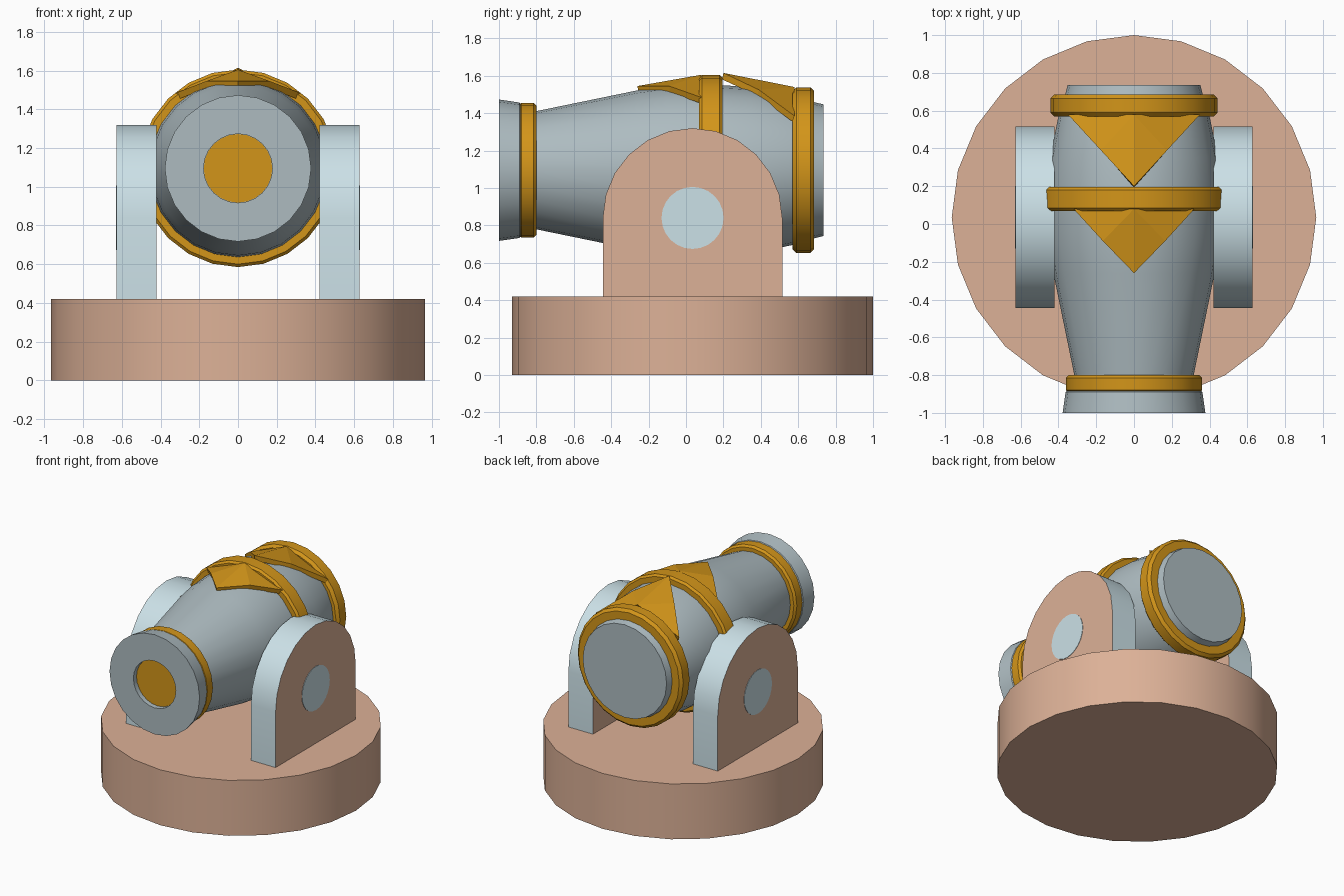
import bpy, bmesh
from math import sin, cos, pi, radians
from mathutils import Vector

if "Cube" in bpy.data.objects:
    bpy.data.objects.remove(bpy.data.objects["Cube"])

AXIS_Z = 1.095   # height of the barrel axis
MID_Y = 0.035    # centre of the stand
SIDES = 24


def material(name, rgb):
    m = bpy.data.materials.new(name)
    m.diffuse_color = (*rgb, 1)
    m.use_nodes = True
    m.node_tree.nodes["Principled BSDF"].inputs["Base Color"].default_value = m.diffuse_color
    return m


TAN = material("tan", (0.72, 0.44, 0.31))
BLUE = material("pale_blue", (0.60, 0.75, 0.80))
STEEL = material("steel", (0.42, 0.50, 0.53))
GOLD = material("gold", (0.65, 0.30, 0.01))


def finish(bm, name, mats, smooth=True):
    bmesh.ops.recalc_face_normals(bm, faces=bm.faces)
    mesh = bpy.data.meshes.new(name)
    bm.to_mesh(mesh)
    bm.free()
    ob = bpy.data.objects.new(name, mesh)
    bpy.context.collection.objects.link(ob)
    for m in mats:
        mesh.materials.append(m)
    if smooth:
        bpy.ops.object.select_all(action='DESELECT')
        ob.select_set(True)
        bpy.context.view_layer.objects.active = ob
        bpy.ops.object.shade_smooth_by_angle(angle=radians(30))
    return ob


def lathe_y(name, profile, mat, closed=False):
    """Spin (y, radius) points about the barrel axis."""
    bm = bmesh.new()
    rings = [[bm.verts.new((r * sin(2 * pi * i / SIDES), y,
                            AXIS_Z + r * cos(2 * pi * i / SIDES)))
              for i in range(SIDES)] for y, r in profile]
    pairs = list(zip(rings, rings[1:]))
    if closed:
        pairs.append((rings[-1], rings[0]))
    for a, b in pairs:
        for i in range(SIDES):
            j = (i + 1) % SIDES
            bm.faces.new((a[i], a[j], b[j], b[i]))
    if not closed:
        bm.faces.new(rings[0])
        bm.faces.new(rings[-1])
    return finish(bm, name, [mat])


def band(name, y0, y1, r_in, r_out, c=0.015):
    lathe_y(name, [(y0, r_in), (y0, r_out - c), (y0 + c, r_out),
                   (y1 - c, r_out), (y1, r_out - c), (y1, r_in)], GOLD, True)


def extrude_x(name, outline, x0, x1, mats):
    """Extrude a (y, z) outline along x; end faces use slot 0, rim slot 1."""
    bm = bmesh.new()
    a = [bm.verts.new((x0, y, z)) for y, z in outline]
    b = [bm.verts.new((x1, y, z)) for y, z in outline]
    bm.faces.new(a)
    bm.faces.new(b)
    for i in range(len(a)):
        j = (i + 1) % len(a)
        bm.faces.new((a[i], a[j], b[j], b[i])).material_index = len(mats) - 1
    return finish(bm, name, mats)


def leaf(name, tip, mid, corner, ridge):
    """Folded triangular plate, mirrored across x = 0."""
    bm = bmesh.new()
    t, r = bm.verts.new(tip), bm.verts.new(ridge)
    for s in (1, -1):
        m, c = [bm.verts.new((s * p[0], p[1], p[2])) for p in (mid, corner)]
        for f in ((t, m, r), (m, c, r)):
            bm.faces.new(f if s > 0 else f[::-1])
    ob = finish(bm, name, [GOLD], smooth=False)
    if sum(p.normal.z for p in ob.data.polygons) < 0:
        ob.data.flip_normals()
    sol = ob.modifiers.new("thickness", 'SOLIDIFY')
    sol.thickness = 0.035
    sol.offset = -1


# Round base
bm = bmesh.new()
bmesh.ops.create_cone(bm, cap_ends=True, segments=SIDES, radius1=0.965,
                      radius2=0.965, depth=0.42)
bmesh.ops.translate(bm, vec=Vector((0, MID_Y, 0.21)), verts=bm.verts)
finish(bm, "base", [TAN])

# Arched side supports with flush pivot discs
R = 0.48
arch = [(MID_Y + R * cos(pi * i / 12), 0.84 + R * sin(pi * i / 12)) for i in range(13)]
arch += [(MID_Y - R, 0.41), (MID_Y + R, 0.41)]
disc = [(MID_Y + 0.166 * cos(2 * pi * i / SIDES), 0.84 + 0.166 * sin(2 * pi * i / SIDES))
        for i in range(SIDES)]
for side, s in (("right", 1), ("left", -1)):
    extrude_x(side + "_support", arch, s * 0.42, s * 0.627, [TAN, BLUE])
    extrude_x(side + "_pivot", disc, s * 0.60, s * 0.63, [BLUE])

# Barrel: flared muzzle with shallow bore, tapered body, breech
lathe_y("barrel", [(-0.96, 0.178), (-1.0, 0.178), (-1.0, 0.378), (-0.89, 0.362),
                   (-0.85, 0.31), (-0.80, 0.316), (-0.26, 0.427), (-0.10, 0.45),
                   (0.10, 0.46), (0.35, 0.445), (0.57, 0.40), (0.66, 0.37),
                   (0.735, 0.352)], STEEL)
lathe_y("bore_disc", [(-0.964, 0.177), (-0.95, 0.177)], GOLD)

# Gold bands
band("muzzle_band", -0.895, -0.80, 0.30, 0.36)
band("middle_band", 0.07, 0.195, 0.42, 0.51)
band("breech_band", 0.57, 0.685, 0.34, 0.443, 0.02)

# Pointed ornaments on top of the barrel
leaf("front_ornament", (0, -0.26, 1.545), (0.165, -0.09, 1.545),
     (0.32, 0.08, 1.485), (0, 0.08, 1.605))
leaf("rear_ornament", (0, 0.20, 1.615), (0.175, 0.39, 1.525),
     (0.35, 0.58, 1.385), (0, 0.58, 1.54))
